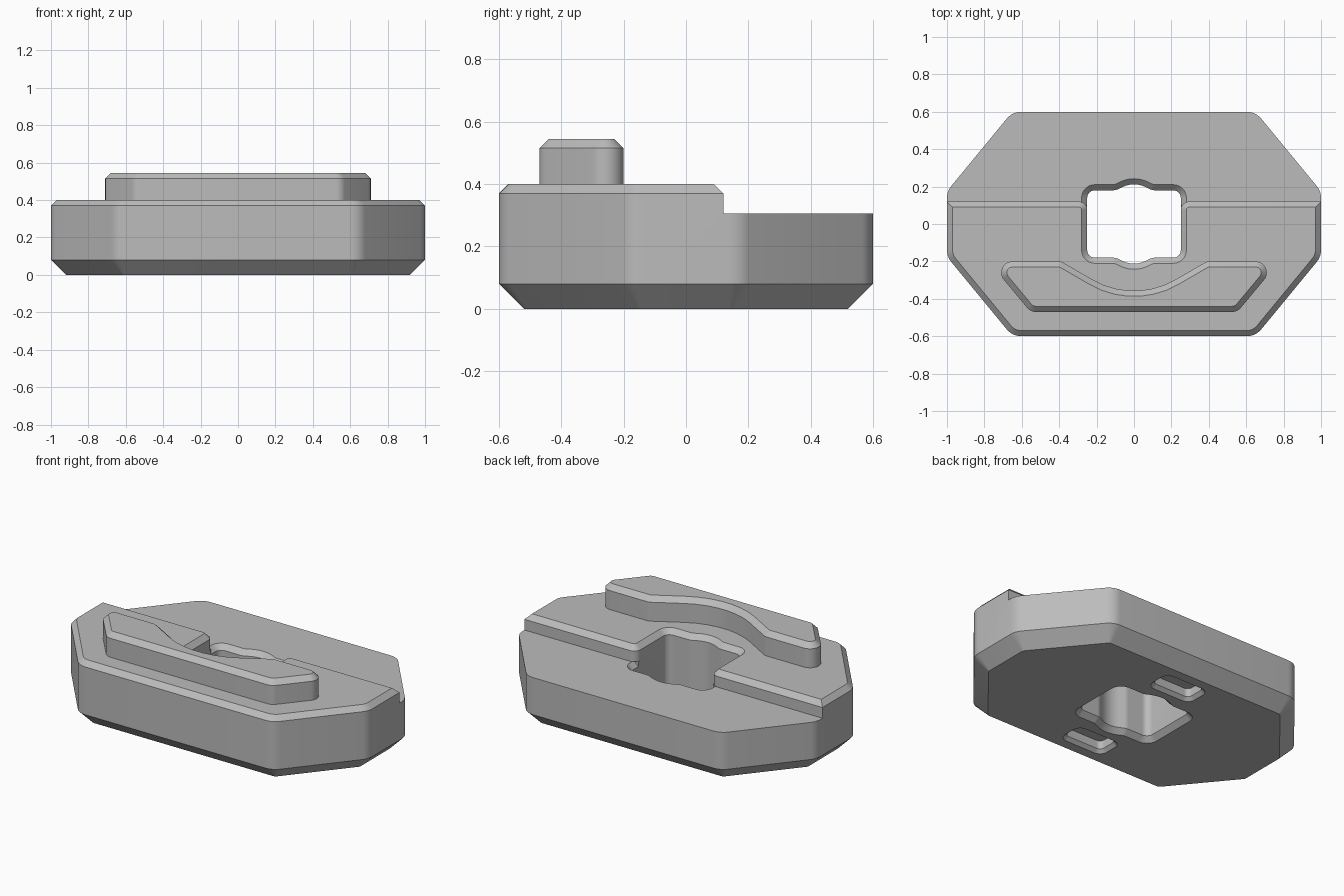
import bpy, bmesh, math
from mathutils import Vector

if "Cube" in bpy.data.objects:
    bpy.data.objects.remove(bpy.data.objects["Cube"])

# Single grey finish
grey = bpy.data.materials.new("matte_grey")
grey.use_nodes = True
colour = (0.5, 0.5, 0.5, 1)
grey.diffuse_color = colour
grey.node_tree.nodes["Principled BSDF"].inputs["Base Color"].default_value = colour


def rounded(corners):
    """Outline from (x, y, radius) corners, with each corner turned into an arc."""
    out, n = [], len(corners)
    for i, (x, y, r) in enumerate(corners):
        p = Vector((x, y))
        a = (Vector(corners[i - 1][:2]) - p).normalized()
        b = (Vector(corners[(i + 1) % n][:2]) - p).normalized()
        if r == 0:
            out.append(p)
            continue
        half = a.angle(b) / 2
        centre = p + (a + b).normalized() * r / math.sin(half)
        start = p + a * r / math.tan(half) - centre
        end = p + b * r / math.tan(half) - centre
        sweep = math.pi - 2 * half
        steps = max(3, math.ceil(sweep / math.radians(9)))
        for k in range(steps + 1):
            t = k / steps
            out.append(centre + (start * math.sin((1 - t) * sweep)
                                 + end * math.sin(t * sweep)) / math.sin(sweep))
    return out


def inset(outline, d):
    """Move a counter-clockwise outline inwards by d."""
    out = []
    for i, p in enumerate(outline):
        a = (p - outline[i - 1]).normalized()
        b = (outline[(i + 1) % len(outline)] - p).normalized()
        na, nb = Vector((-a.y, a.x)), Vector((-b.y, b.x))
        out.append(p + (na + nb) * d / (1 + na.dot(nb)))
    return out


def stack(name, outline, levels, clip_y=None):
    """Solid from (height, inset) levels of one outline."""
    bm = bmesh.new()
    rings = [[bm.verts.new((p.x, p.y, z)) for p in inset(outline, d)] for z, d in levels]
    n = len(outline)
    for lo, hi in zip(rings, rings[1:]):
        for i in range(n):
            j = (i + 1) % n
            bm.faces.new((lo[i], lo[j], hi[j], hi[i]))
    bm.faces.new(rings[0][::-1])
    bm.faces.new(rings[-1])
    if clip_y is not None:
        cut = bmesh.ops.bisect_plane(bm, geom=bm.verts[:] + bm.edges[:] + bm.faces[:],
                                     plane_co=(0, clip_y, 0), plane_no=(0, 1, 0), clear_inner=True)
        edges = [g for g in cut["geom_cut"] if isinstance(g, bmesh.types.BMEdge)]
        bmesh.ops.holes_fill(bm, edges=edges)
    bmesh.ops.recalc_face_normals(bm, faces=bm.faces[:])
    mesh = bpy.data.meshes.new(name)
    bm.to_mesh(mesh)
    bm.free()
    mesh.materials.append(grey)
    obj = bpy.data.objects.new(name, mesh)
    bpy.context.collection.objects.link(obj)
    return obj


def combine(target, tool, operation):
    """Apply a boolean and discard the tool."""
    tool.hide_render = True
    mod = target.modifiers.new(operation.title(), "BOOLEAN")
    mod.object, mod.operation, mod.solver = tool, operation, "EXACT"
    bpy.context.view_layer.objects.active = target
    bpy.ops.object.modifier_apply(modifier=mod.name)
    bpy.data.objects.remove(tool)


def mirror_x(half):
    """Complete a half outline with its mirror, in reverse order."""
    return half + [(-x, y, r) for x, y, r in reversed(half) if x != 0]


# Octagonal base with a bevelled underside
front = [(-1, -.175, .1), (-.65, -.6, .1), (.65, -.6, .1), (1, -.175, .1)]
back = [(-x, -y, r) for x, y, r in front]
body = stack("body", rounded(front + back), [(0, .08), (.08, 0), (.305, 0)])

# Centre hole, bevelled below and along its rear top edge
slot = [(.25, -.18, .04), (.25, .18, .04), (.098, .18, .06), (0, .228, .14),
        (-.098, .18, .06)]
hole = rounded(slot + [(-x, -y, r) for x, y, r in slot])
combine(body, stack("hole_cutter", hole, [(-.01, -.04), (.03, 0), (.4, 0)]), "DIFFERENCE")
combine(body, stack("hole_bevel_cutter", hole, [(.265, .01), (.315, -.04)], .1), "DIFFERENCE")

# Shallow pockets in the underside
for y in (-.375, .375):
    pocket = rounded([(-.15, y - .085, .05), (.15, y - .085, .05),
                      (.15, y + .085, .05), (-.15, y + .085, .05)])
    combine(body, stack("pocket_cutter", pocket, [(-.01, -.01), (.02, .02), (.07, .02)]),
            "DIFFERENCE")

# Raised front deck, wrapping around the hole
notch = [(1, .12, 0), (.25, .12, .045), (.25, -.18, .04), (.098, -.18, .06), (0, -.228, .14)]
deck = stack("deck", rounded(mirror_x(notch) + front), [(.305, 0), (.37, 0), (.4, .03)])
combine(body, deck, "UNION")

# Ridge with a curved relief facing the hole
side = [(.553, -.47, .06), (.778, -.2, .06), (.39, -.2, .05), (0, -.425, .44)]
ridge = stack("ridge", rounded(mirror_x(side)), [(.4, 0), (.515, 0), (.545, .03)])

# Smooth the rounded walls, keep the bevels crisp
for obj in (body, ridge):
    bpy.ops.object.select_all(action="DESELECT")
    obj.select_set(True)
    bpy.context.view_layer.objects.active = obj
    bpy.ops.object.shade_smooth_by_angle(angle=math.radians(30))
